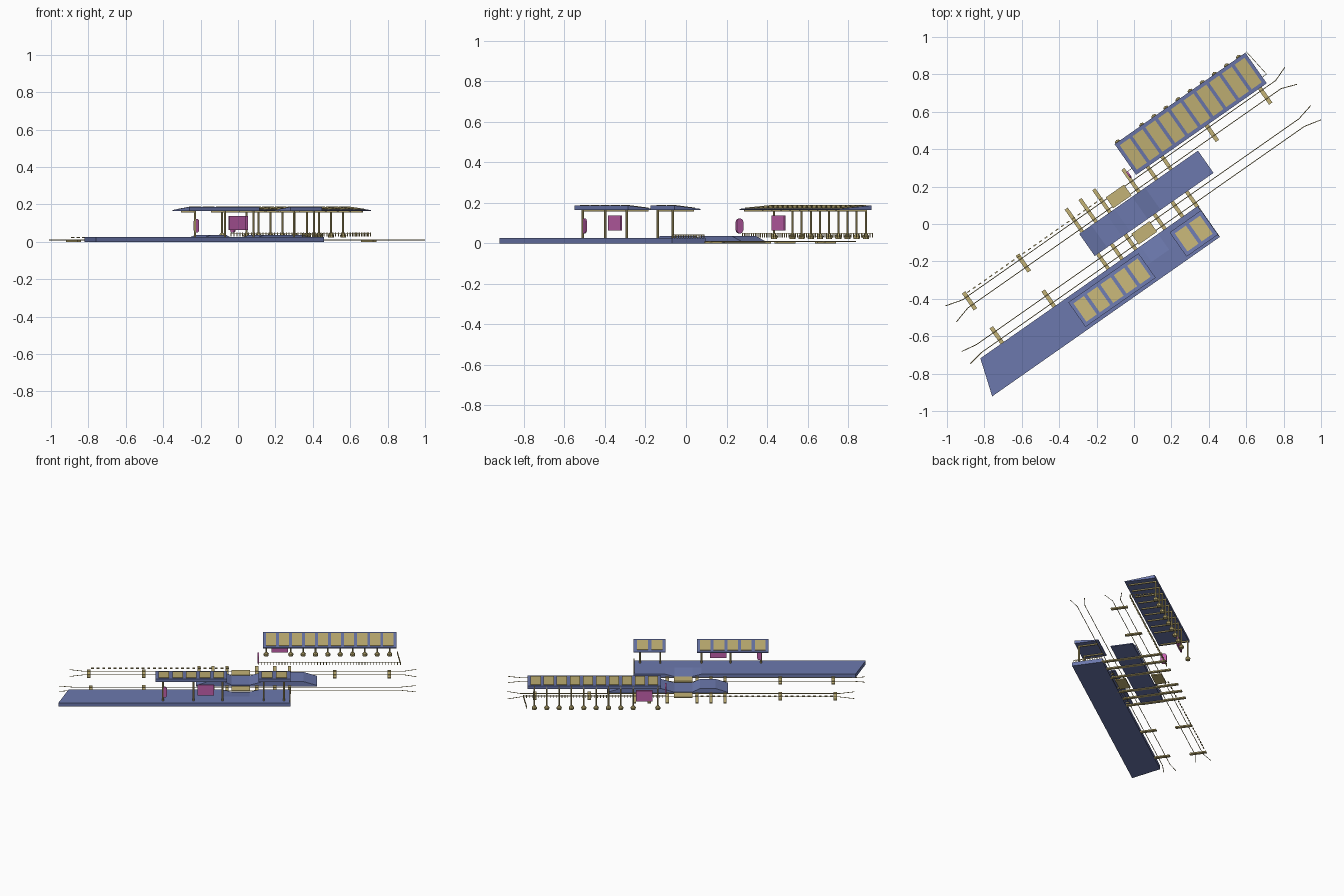
import bpy, bmesh, math
from mathutils import Matrix, Vector

if "Cube" in bpy.data.objects:
    bpy.data.objects.remove(bpy.data.objects["Cube"])

ROT = Matrix.Rotation(math.radians(35), 4, 'Z')   # whole station runs along a 35 degree line


def material(name, col):
    m = bpy.data.materials.new(name)
    m.diffuse_color = (*col, 1)
    m.use_nodes = True
    m.node_tree.nodes["Principled BSDF"].inputs["Base Color"].default_value = m.diffuse_color
    return m


BLUE = material("platform_blue", (0.15, 0.19, 0.42))
KHAKI = material("metal_khaki", (0.55, 0.45, 0.18))
PINK = material("sign_pink", (0.55, 0.12, 0.42))


def finish(bm, name, mat):
    bmesh.ops.recalc_face_normals(bm, faces=bm.faces)
    bm.transform(ROT)
    me = bpy.data.meshes.new(name)
    bm.to_mesh(me)
    bm.free()
    ob = bpy.data.objects.new(name, me)
    me.materials.append(mat)
    bpy.context.collection.objects.link(ob)
    return ob


def add_box(bm, u0, u1, v0, v1, z0, z1, shear=None):
    """Box in track coordinates; shear(v) lifts it to follow a slope."""
    vs = bmesh.ops.create_cube(bm, size=1)["verts"]
    for p in vs:
        p.co = Vector((u0 if p.co.x < 0 else u1, v0 if p.co.y < 0 else v1, z0 if p.co.z < 0 else z1))
        if shear:
            p.co.z += shear(p.co.y)


def add_post(bm, u, v, z0, z1, r0, r1=None, n=8):
    bmesh.ops.create_cone(bm, cap_ends=True, segments=n, radius1=r0, radius2=r0 if r1 is None else r1,
                          depth=z1 - z0, matrix=Matrix.Translation((u, v, (z0 + z1) / 2)))


def boxes(name, mat, items):
    bm = bmesh.new()
    for it in items:
        add_box(bm, *it)
    return finish(bm, name, mat)


def deck(name, us, vs, height, z0=0.0, skew=0.0):
    """Closed slab whose top follows height(i, j)."""
    bm = bmesh.new()

    def co(i, j, z):
        u = us[i] + (skew * j / (len(vs) - 1) if i == 0 else 0)
        return bm.verts.new((u, vs[j], z))
    top = [[co(i, j, height(i, j)) for j in range(len(vs))] for i in range(len(us))]
    bot = [[co(i, j, z0) for j in range(len(vs))] for i in range(len(us))]
    I, J = len(us) - 1, len(vs) - 1
    for g in (top, bot):
        for i in range(I):
            for j in range(J):
                bm.faces.new((g[i][j], g[i + 1][j], g[i + 1][j + 1], g[i][j + 1]))
    ring = [(i, 0) for i in range(I)] + [(I, j) for j in range(J)]
    ring += [(i, J) for i in range(I, 0, -1)] + [(0, j) for j in range(J, 0, -1)]
    for a, b in zip(ring, ring[1:] + ring[:1]):
        bm.faces.new((top[a[0]][a[1]], top[b[0]][b[1]], bot[b[0]][b[1]], bot[a[0]][a[1]]))
    return finish(bm, name, BLUE)


# platforms with dips at the pedestrian crossing
deck("south_platform", [-1.15, -0.1, -0.04, 0.075, 0.135, 0.337], [-0.32, -0.22, -0.117],
     lambda i, j: 0.01 if j == 2 and i in (2, 3) else 0.026, skew=0.065)
mid_h = [0.01, 0.037, 0.037, 0.012, 0.012, 0.037, 0.037, 0.01]
deck("middle_platform", [-0.27, -0.19, -0.09, -0.04, 0.075, 0.16, 0.42, 0.505], [-0.02, 0.125],
     lambda i, j: mid_h[i], z0=0.004)
boxes("track_crossings", KHAKI, [(-0.042, 0.077, v - 0.035, v + 0.035, 0.006, 0.014) for v in (0.168, -0.07)])


# wedge canopies with skylight panels
def canopy(name, u0, u1, v0, v1, high_v, n, z0=0.165):
    low_v = v0 + v1 - high_v
    slope = 0.017 / (high_v - low_v)

    def lift(v):
        return (v - low_v) * slope
    deck(name + "_roof", [u0, u1], [v0, v1], lambda i, j: z0 + 0.005 + lift((v0, v1)[j]), z0=z0)
    bm = bmesh.new()
    pad = 0.02
    pitch = (u1 - u0 - pad) / n
    for k in range(n):
        c = u0 + pad / 2 + (k + 0.5) * pitch
        add_box(bm, c - pitch * 0.39, c + pitch * 0.39, v0 + pad, v1 - pad, z0 + 0.003, z0 + 0.009, lift)
    finish(bm, name + "_skylights", KHAKI)


canopy("south_canopy", -0.528, -0.07, -0.302, -0.142, -0.302, 5)
canopy("small_canopy", 0.13, 0.335, -0.304, -0.146, -0.304, 2)
canopy("north_canopy", 0.16, 1.013, 0.209, 0.409, 0.409, 10)

# canopy columns, cross arms and round footings
bm = bmesh.new()
arms = []
for u in (-0.48, -0.285, -0.1, 0.165, 0.295):
    add_post(bm, u, -0.286, 0.025, 0.166, 0.006)
    arms.append((u - 0.004, u + 0.004, -0.29, -0.16, 0.158, 0.165))
feet = bmesh.new()
for k in range(11):
    u = 0.18 + 0.079 * k
    if k == 1:
        continue
    add_post(bm, u, 0.405, 0.03, 0.185, 0.005)
    add_post(feet, u, 0.405, 0.022, 0.036, 0.015, 0.017)
    add_post(feet, u, 0.405, 0.036, 0.048, 0.017, 0.007)
    arms.append((u - 0.004, u + 0.004, 0.225, 0.408, 0.158, 0.165))
finish(bm, "canopy_columns", KHAKI)
finish(feet, "column_footings", KHAKI)
boxes("canopy_arms", KHAKI, arms)

# picket fences
bm = bmesh.new()


def fence(a, b, z0, z1, n):
    a, b = Vector(a), Vector(b)
    for k in range(n + 1):
        p = a.lerp(b, k / n)
        add_box(bm, p.x - 0.002, p.x + 0.002, p.y - 0.002, p.y + 0.002, z0, z1)
    m, d = (a + b) / 2, b - a
    mat = Matrix.Translation((m.x, m.y, z1 - 0.003)) @ Matrix.Rotation(math.atan2(d.y, d.x), 4, 'Z')
    bmesh.ops.create_cube(bm, size=1, matrix=mat @ Matrix.Diagonal((d.length, 0.003, 0.003, 1)))


fence((0.13, 0.25), (1.04, 0.25), 0.028, 0.05, 48)
fence((1.04, 0.25), (1.02, 0.41), 0.028, 0.05, 9)
fence((0.333, -0.31), (0.333, -0.125), 0.024, 0.044, 12)
finish(bm, "picket_fences", KHAKI)

# rails with flared ends
for name, v, spread in (("north", 0.168, 0.026), ("south", -0.07, 0.025)):
    for s in (-1, 1):
        cu = bpy.data.curves.new(name + "_rail", 'CURVE')
        cu.dimensions = '3D'
        cu.bevel_depth = 0.0022
        cu.bevel_resolution = 0
        sp = cu.splines.new('POLY')
        w = v + s * spread
        pts = [(-1.078, w + s * 0.026), (-0.985, w), (1.06, w), (1.142, w + s * 0.03)]
        if name == "south":
            pts = [(-1.145, w + s * 0.015), (-1.06, w), (1.045, w), (1.138, w + s * 0.022)]
        sp.points.add(3)
        for p, c in zip(sp.points, pts):
            q = ROT @ Vector((c[0], c[1], 0.01))
            p.co = (*q, 1)
        ob = bpy.data.objects.new(name + "_rail", cu)
        cu.materials.append(KHAKI)
        bpy.context.collection.objects.link(ob)

# sleepers: long ones pass below the middle platform
ties = []
for u in (-0.25, -0.16, -0.07, 0.12, 0.235, 0.33):
    ties.append((u - 0.01, u + 0.01, -0.125, 0.275, 0.0, 0.008))
for u, v in [(-0.956, 0.168), (-0.604, 0.168), (0.62, 0.163), (0.968, 0.163), (-0.942, -0.07), (-0.602, -0.068)]:
    ties.append((u - 0.011, u + 0.011, v - 0.055, v + 0.055, 0.0, 0.008))
boxes("sleepers", KHAKI, ties)

# dashed kerb markers beside the north track
boxes("kerb_markers", KHAKI, [(-0.94 + 0.036 * k, -0.922 + 0.036 * k, 0.208, 0.214, 0.021, 0.027)
                              for k in range(25)])

# information boards and rounded signs
boxes("information_boards", PINK, [(-0.258, -0.152, -0.288, -0.278, 0.064, 0.138),
                                   (0.215, 0.32, 0.366, 0.376, 0.064, 0.138)])


def pill(name, u, v, width, along_u):
    bm = bmesh.new()
    r = width / 2
    ring = []
    for k in range(16):
        a = 2 * math.pi * (k + 0.5) / 16
        ring.append((r * math.cos(a), 0.086 + r * math.sin(a) + (0.037 - r) * (1 if math.sin(a) > 0 else -1)))
    loops = []
    for t in (-0.005, 0.005):
        loops.append([bm.verts.new((u + s, v + t, z) if along_u else (u + t, v + s, z)) for s, z in ring])
    bm.faces.new(loops[0])
    bm.faces.new(loops[1])
    for k in range(16):
        n = (k + 1) % 16
        bm.faces.new((loops[0][k], loops[0][n], loops[1][n], loops[1][k]))
    finish(bm, name, PINK)


pill("south_rounded_sign", -0.47, -0.284, 0.03, True)
pill("north_rounded_sign", 0.129, 0.232, 0.04, False)
